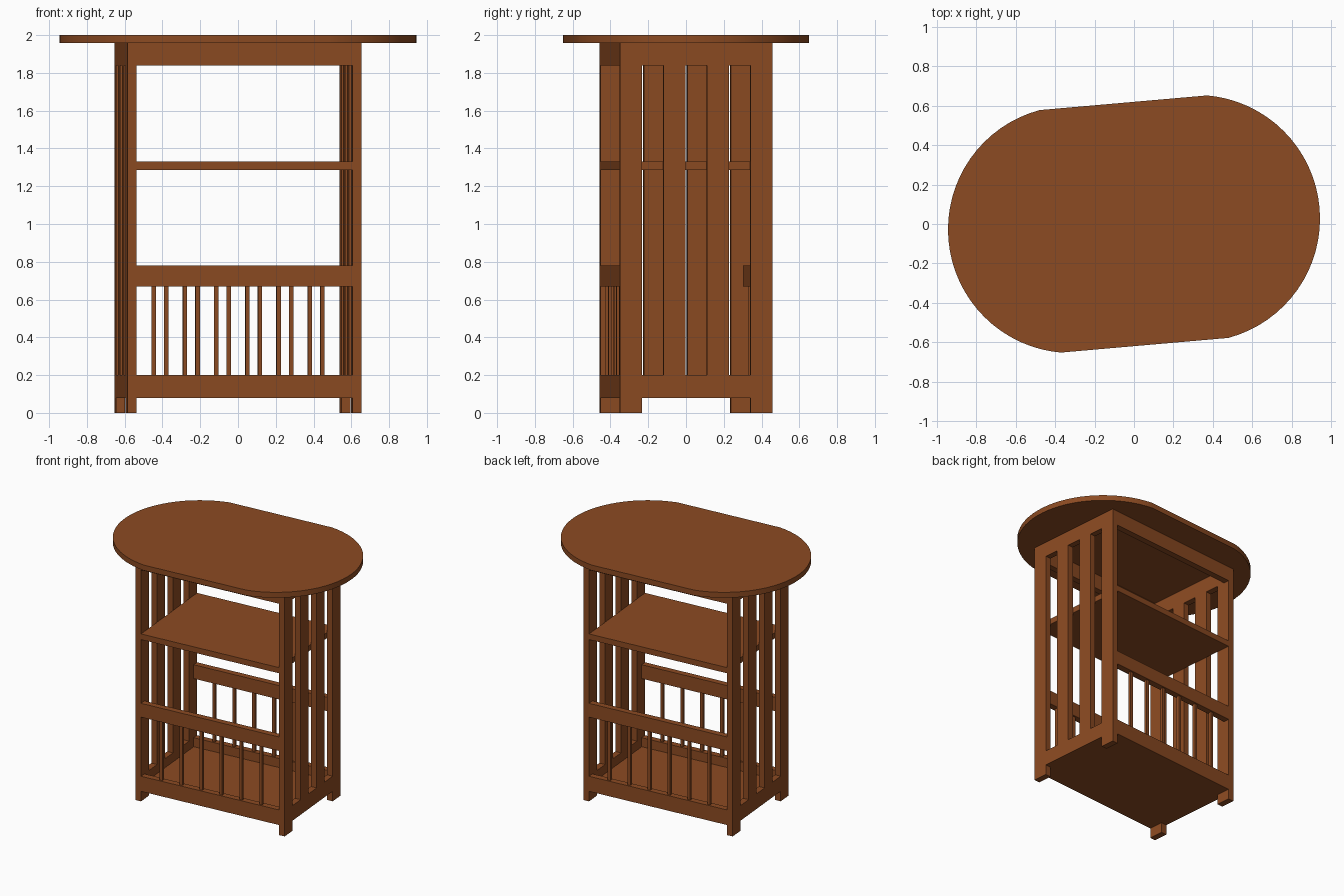
import bpy, bmesh, math
from mathutils import Matrix, Vector

cube = bpy.data.objects.get("Cube")
if cube:
    bpy.data.objects.remove(cube, do_unlink=True)

# Stained wood, shared by every part
wood = bpy.data.materials.new("brown_wood")
wood.use_nodes = True
COLOR = (0.262, 0.070, 0.016, 1)
wood.diffuse_color = COLOR
bsdf = wood.node_tree.nodes["Principled BSDF"]
bsdf.inputs["Base Color"].default_value = COLOR
bsdf.inputs["Roughness"].default_value = 0.7

# The whole table stands slightly turned
TURN = Matrix.Rotation(math.radians(5), 4, "Z")
HX, HY, T = 0.622, 0.404, 0.048       # frame half width, half depth, board thickness
FOOT, BASE, HEAD, TOP = 0.08, 0.20, 1.84, 1.957


def finish(name, bm):
    bmesh.ops.recalc_face_normals(bm, faces=bm.faces[:])
    mesh = bpy.data.meshes.new(name)
    bm.to_mesh(mesh)
    bm.free()
    mesh.materials.append(wood)
    ob = bpy.data.objects.new(name, mesh)
    ob.matrix_world = TURN
    bpy.context.collection.objects.link(ob)
    return ob


def box(name, x, y, z):
    """Box from (low, high) ranges on each axis."""
    bm = bmesh.new()
    size = [r[1] - r[0] for r in (x, y, z)]
    mid = [(r[0] + r[1]) / 2 for r in (x, y, z)]
    bmesh.ops.create_cube(bm, size=1,
                          matrix=Matrix.Translation(mid) @ Matrix.Diagonal((*size, 1)))
    return finish(name, bm)


def side_panel(name, side):
    """Slatted panel: a grid with slots and foot gap left out, then thickened."""
    bm = bmesh.new()
    ys = [-HY + 2 * HY * i / 7 for i in range(8)]
    zs = [0, FOOT, BASE, HEAD, TOP]
    grid = [[bm.verts.new((side * HX, y, z)) for z in zs] for y in ys]
    for i in range(7):
        for j in range(4):
            slot = j == 2 and i % 2 == 1
            gap = j == 0 and 0 < i < 6
            if not (slot or gap):
                bm.faces.new((grid[i][j], grid[i + 1][j],
                              grid[i + 1][j + 1], grid[i][j + 1]))
    loose = [v for v in bm.verts if not v.link_faces]
    bmesh.ops.delete(bm, geom=loose, context="VERTS")
    ext = bmesh.ops.extrude_face_region(bm, geom=bm.faces[:], use_keep_orig=True)
    moved = [g for g in ext["geom"] if isinstance(g, bmesh.types.BMVert)]
    bmesh.ops.translate(bm, verts=moved, vec=Vector((-side * T, 0, 0)))
    return finish(name, bm)


# Slatted sides with feet
side_panel("left_side_panel", 1)
side_panel("right_side_panel", -1)

# Rails and spindles, front and back
inner = (-HX + T, HX - T)
for label, s in (("front", -1), ("back", 1)):
    depth = sorted((s * HY, s * (HY - T)))
    box(label + "_bottom_rail", inner, depth, (FOOT, BASE))
    box(label + "_middle_rail", inner, depth, (0.67, 0.78))
    box(label + "_top_rail", inner, depth, (HEAD, TOP))
    for i in range(6):
        cx, cy, r = (i - 2.5) * 0.166, s * (HY - T / 2), 0.0115
        box(f"{label}_spindle_{i + 1}", (cx - r, cx + r), (cy - r, cy + r), (BASE, 0.67))

# Shelf and floor board
box("shelf", inner, (-HY, HY), (1.287, 1.332))
box("floor_board", inner, (-HY + T, HY - T), (FOOT, FOOT + T))

# Tabletop with straight long edges and rounded ends
bm = bmesh.new()
RADIUS, CENTRE, SWEEP, STEPS = 0.627, 0.318, math.radians(80), 32
rim = []
for s in (1, -1):
    for k in range(STEPS + 1):
        a = -SWEEP + 2 * SWEEP * k / STEPS
        rim.append(bm.verts.new((s * (CENTRE + RADIUS * math.cos(a)),
                                 s * RADIUS * math.sin(a), TOP)))
face = bm.faces.new(rim)
ext = bmesh.ops.extrude_face_region(bm, geom=[face], use_keep_orig=True)
bmesh.ops.translate(bm, vec=(0, 0, 2 - TOP),
                    verts=[g for g in ext["geom"] if isinstance(g, bmesh.types.BMVert)])
top = finish("tabletop", bm)
bpy.ops.object.select_all(action="DESELECT")
top.select_set(True)
bpy.context.view_layer.objects.active = top
bpy.ops.object.shade_smooth_by_angle(angle=math.radians(30))
